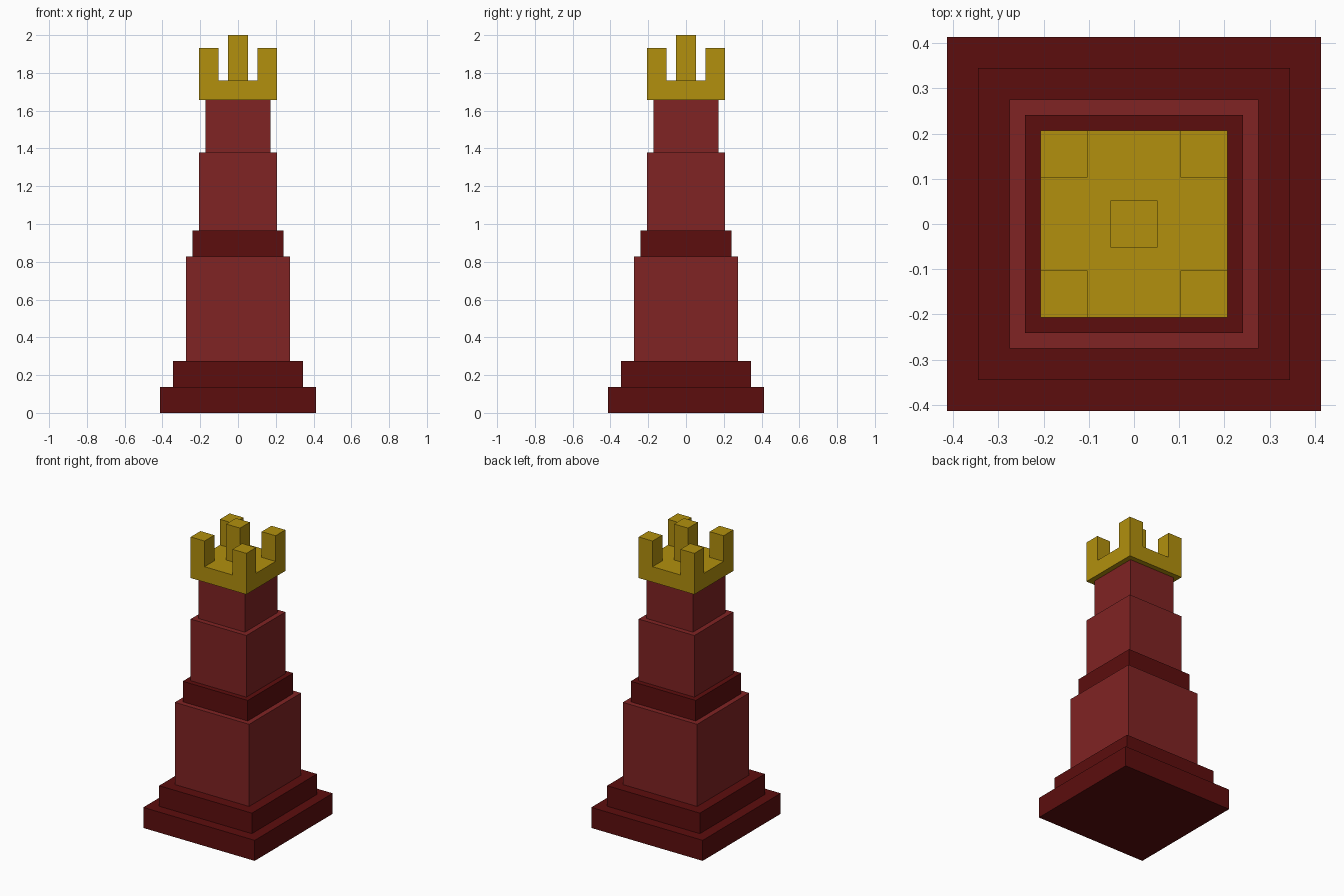
import bpy
import bmesh

if "Cube" in bpy.data.objects:
    bpy.data.objects.remove(bpy.data.objects["Cube"])

U = 2 / 29  # the tower sits on a grid of 29 units in height


def linear(c):
    c /= 255
    return c / 12.92 if c <= 0.04045 else ((c + 0.055) / 1.055) ** 2.4


def material(name, rgb):
    m = bpy.data.materials.new(name)
    m.diffuse_color = (*[linear(c) for c in rgb], 1)
    m.use_nodes = True
    m.node_tree.nodes["Principled BSDF"].inputs["Base Color"].default_value = m.diffuse_color
    return m


dark_red = material("dark_red", (92, 13, 13))
brick_red = material("brick_red", (128, 35, 35))
gold = material("gold", (178, 144, 13))


def block(name, half, z0, z1, mat, centre=(0, 0)):
    """Square block with the given half width, between two heights, in grid units."""
    bm = bmesh.new()
    bmesh.ops.create_cube(bm, size=1)
    for v in bm.verts:
        v.co.x *= 2 * half * U
        v.co.y *= 2 * half * U
        v.co.z *= (z1 - z0) * U
    mesh = bpy.data.meshes.new(name)
    bm.to_mesh(mesh)
    bm.free()
    mesh.materials.append(mat)
    ob = bpy.data.objects.new(name, mesh)
    ob.location = (centre[0] * U, centre[1] * U, (z0 + z1) / 2 * U)
    bpy.context.collection.objects.link(ob)


# Stacked tiers, from the base up to the crown floor
for name, half, z0, z1, mat in [
    ("base_plinth", 6, 0, 2, dark_red),
    ("upper_plinth", 5, 2, 4, dark_red),
    ("lower_shaft", 4, 4, 12, brick_red),
    ("collar", 3.5, 12, 14, dark_red),
    ("middle_shaft", 3, 14, 20, brick_red),
    ("upper_shaft", 2.5, 20, 24, brick_red),
    ("crown_floor", 3, 24, 25.5, gold),
]:
    block(name, half, z0, z1, mat)

# Corner battlements and the taller centre post
for x, side in ((-1, "left"), (1, "right")):
    for y, end in ((-1, "front"), (1, "back")):
        block(f"battlement_{end}_{side}", 0.75, 25.5, 28, gold, (2.25 * x, 2.25 * y))
block("centre_post", 0.75, 25.5, 29, gold)
